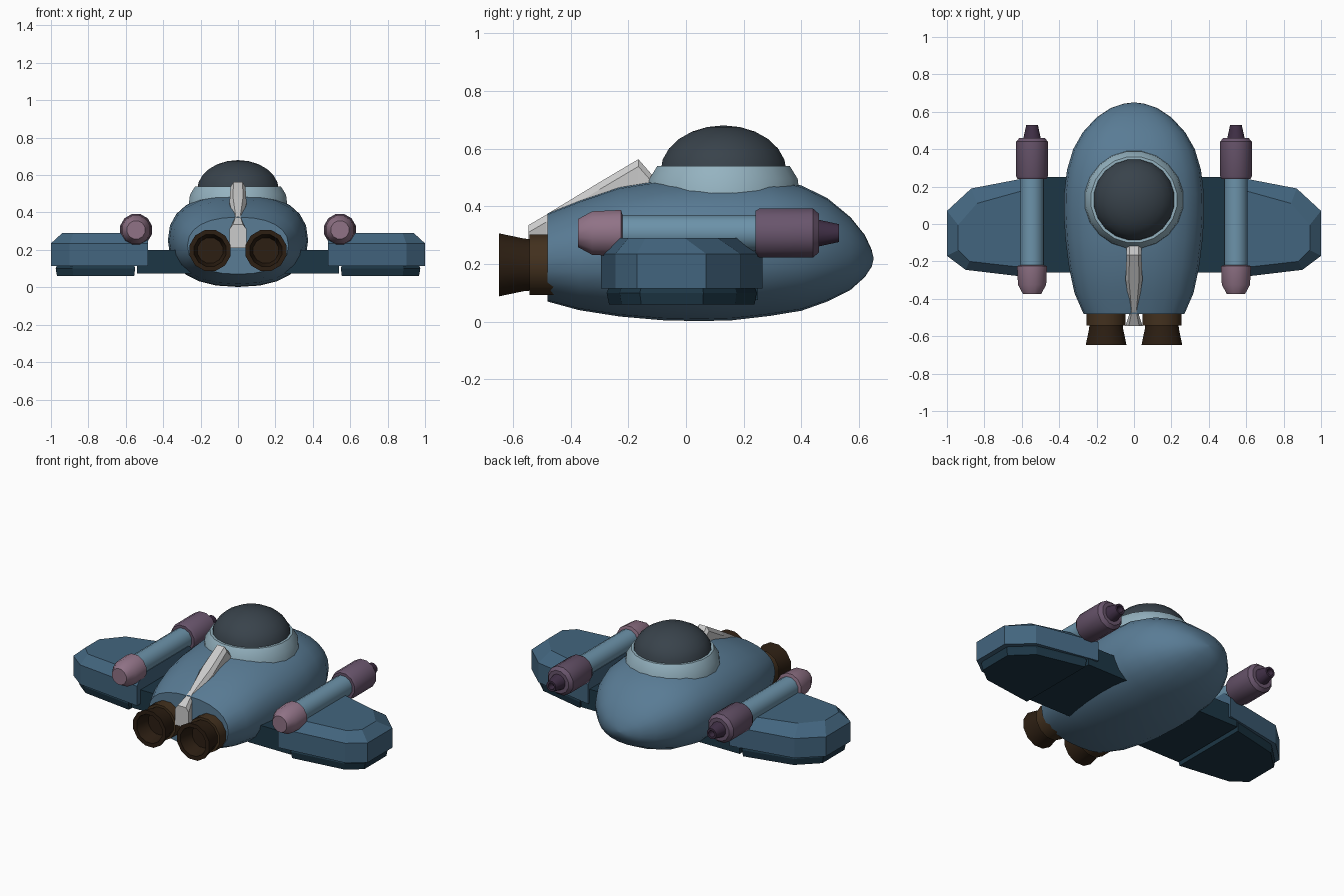
import bpy, bmesh, math
from mathutils import Vector

if "Cube" in bpy.data.objects:
    bpy.data.objects.remove(bpy.data.objects["Cube"])


def material(name, rgb):
    m = bpy.data.materials.new(name)
    m.diffuse_color = (*rgb, 1)
    m.use_nodes = True
    m.node_tree.nodes["Principled BSDF"].inputs["Base Color"].default_value = m.diffuse_color
    return m


BLUE = material("hull blue", (0.10, 0.20, 0.30))
WING = material("wing blue", (0.055, 0.13, 0.21))
DARK = material("dark blue", (0.012, 0.037, 0.06))
PALE = material("pale blue", (0.30, 0.45, 0.53))
TUBE = material("tube blue", (0.15, 0.29, 0.40))
GLASS = material("dark glass", (0.04, 0.055, 0.07))
PLUM = material("plum", (0.14, 0.09, 0.15))
PINK = material("light plum", (0.28, 0.17, 0.24))
TIP = material("dark plum", (0.05, 0.028, 0.06))
BROWN = material("brown", (0.055, 0.03, 0.013))
SOOT = material("dark brown", (0.025, 0.013, 0.006))


def loft(name, rings, mat=None, smooth=None):
    """Skin a list of equal-sized rings and cap both ends."""
    bm = bmesh.new()
    loops = [[bm.verts.new(p) for p in r] for r in rings]
    n = len(loops[0])
    for a, b in zip(loops, loops[1:]):
        for i in range(n):
            j = (i + 1) % n
            bm.faces.new((a[i], a[j], b[j], b[i]))
    bm.faces.new(loops[0])
    bm.faces.new(loops[-1])
    bmesh.ops.remove_doubles(bm, verts=bm.verts, dist=1e-5)
    bmesh.ops.recalc_face_normals(bm, faces=bm.faces)
    me = bpy.data.meshes.new(name)
    bm.to_mesh(me)
    bm.free()
    ob = bpy.data.objects.new(name, me)
    bpy.context.collection.objects.link(ob)
    if mat:
        me.materials.append(mat)
    if smooth:
        bpy.ops.object.select_all(action='DESELECT')
        ob.select_set(True)
        bpy.context.view_layer.objects.active = ob
        bpy.ops.object.shade_smooth_by_angle(angle=math.radians(smooth))
    return ob


def lathe(name, centre, profile, mat, axis='y', n=12, smooth=35):
    """Turn (distance along axis, radius) pairs about a line through centre."""
    rings = []
    for d, r in profile:
        ring = []
        for i in range(n):
            t = math.tau * (i + 0.5) / n
            u, v = r * math.cos(t), r * math.sin(t)
            ring.append(Vector(centre) + Vector((u, d, v) if axis == 'y' else (u, v, d)))
        rings.append(ring)
    return loft(name, rings, mat, smooth)


def section(y, w, z0, z1, n=24, p=2 / 2.3):
    """Rounded hull cross-section."""
    ring = []
    for i in range(n):
        c, s = math.cos(math.tau * i / n), math.sin(math.tau * i / n)
        ring.append((w * math.copysign(abs(c) ** p, c), y,
                     (z0 + z1) / 2 + (z1 - z0) / 2 * math.copysign(abs(s) ** p, s)))
    return ring


# Hull: y, half width, bottom, top
hull = [(-0.48, 0.27, 0.07, 0.375), (-0.37, 0.318, 0.04, 0.42), (-0.23, 0.348, 0.018, 0.468),
        (-0.08, 0.367, 0.005, 0.492), (0.05, 0.375, 0.002, 0.502), (0.16, 0.374, 0.005, 0.505),
        (0.29, 0.358, 0.02, 0.50), (0.40, 0.325, 0.038, 0.472), (0.49, 0.274, 0.07, 0.428),
        (0.57, 0.20, 0.11, 0.362), (0.62, 0.125, 0.155, 0.30), (0.643, 0.055, 0.19, 0.25),
        (0.65, 0.004, 0.216, 0.22)]
loft("hull", [section(*s) for s in hull], BLUE, 45)

# Cockpit ring and dome
HUB = (0, 0.13, 0)
lathe("cockpit_ring", HUB, [(0.44, 0.267), (0.495, 0.26), (0.54, 0.232), (0.54, 0.215), (0.47, 0.2)],
      PALE, 'z', 20, 25)
dome = [(0.50, 0.2)] + [(0.52 + 0.16 * math.sin(a), 0.221 * math.cos(a))
                        for a in (math.radians(15 * k) for k in range(6))] + [(0.68, 0)]
lathe("cockpit_dome", HUB, dome, GLASS, 'z', 20, 45)

# Spine fin: y, half width, bottom, top
spine = [(-0.11, 0.04, 0.42, 0.50), (-0.165, 0.04, 0.42, 0.563), (-0.30, 0.045, 0.38, 0.483),
         (-0.46, 0.022, 0.30, 0.386), (-0.485, 0.026, 0.21, 0.37), (-0.545, 0.046, 0.21, 0.335)]
loft("spine_fin", [[(-w, y, z0), (w, y, z0), (w, y, z1 - 0.025), (w * 0.6, y, z1),
                    (-w * 0.6, y, z1), (-w, y, z1 - 0.025)] for y, w, z0, z1 in spine])

# Wing plan outlines
edge = [(0.48, 0.265), (0.87, 0.19), (1.0, 0.07), (1.0, -0.17), (0.90, -0.245), (0.48, -0.295)]
top = [(0.48, 0.21), (0.84, 0.11), (0.94, -0.005), (0.94, -0.14), (0.88, -0.2), (0.48, -0.245)]
pad = [(0.55, 0.245), (0.855, 0.175), (0.975, 0.06), (0.975, -0.16), (0.885, -0.23), (0.55, -0.275)]
root = [(0.25, 0.25), (0.54, 0.25), (0.54, -0.26), (0.25, -0.26)]


def plan(outline, side, z, scale=1.0):
    return [(side * (0.72 + (x - 0.72) * scale), y * scale, z) for x, y in outline]


for s, tag in ((-1, "left"), (1, "right")):
    # Wings
    loft(tag + "_wing_root", [plan(root, s, 0.075), plan(root, s, 0.2)], DARK)
    loft(tag + "_wing", [plan(edge, s, 0.115), plan(edge, s, 0.235), plan(top, s, 0.29)], WING)
    loft(tag + "_wing_pad", [plan(pad, s, 0.06, 0.97), plan(pad, s, 0.10), plan(pad, s, 0.12, 0.97)], DARK)

    # Guns
    gun = (s * 0.545, 0, 0.307)
    lathe(tag + "_gun_tail", gun, [(-0.375, 0.05), (-0.325, 0.078), (-0.225, 0.083), (-0.22, 0.065)], PINK)
    lathe(tag + "_gun_tube", gun, [(-0.23, 0.064), (0.25, 0.064)], TUBE)
    lathe(tag + "_gun_barrel", gun, [(0.24, 0.08), (0.255, 0.088), (0.44, 0.088), (0.46, 0.07)], PLUM)
    lathe(tag + "_gun_muzzle", gun, [(0.45, 0.05), (0.53, 0.032), (0.53, 0.02), (0.49, 0.02)], TIP)

    # Engines
    engine = (s * 0.149, 0, 0.197)
    lathe(tag + "_engine_collar", engine, [(-0.42, 0.108), (-0.542, 0.108)], BROWN)
    lathe(tag + "_engine_bell", engine, [(-0.53, 0.092), (-0.56, 0.094), (-0.648, 0.113),
                                         (-0.648, 0.088), (-0.56, 0.07)], SOOT)
